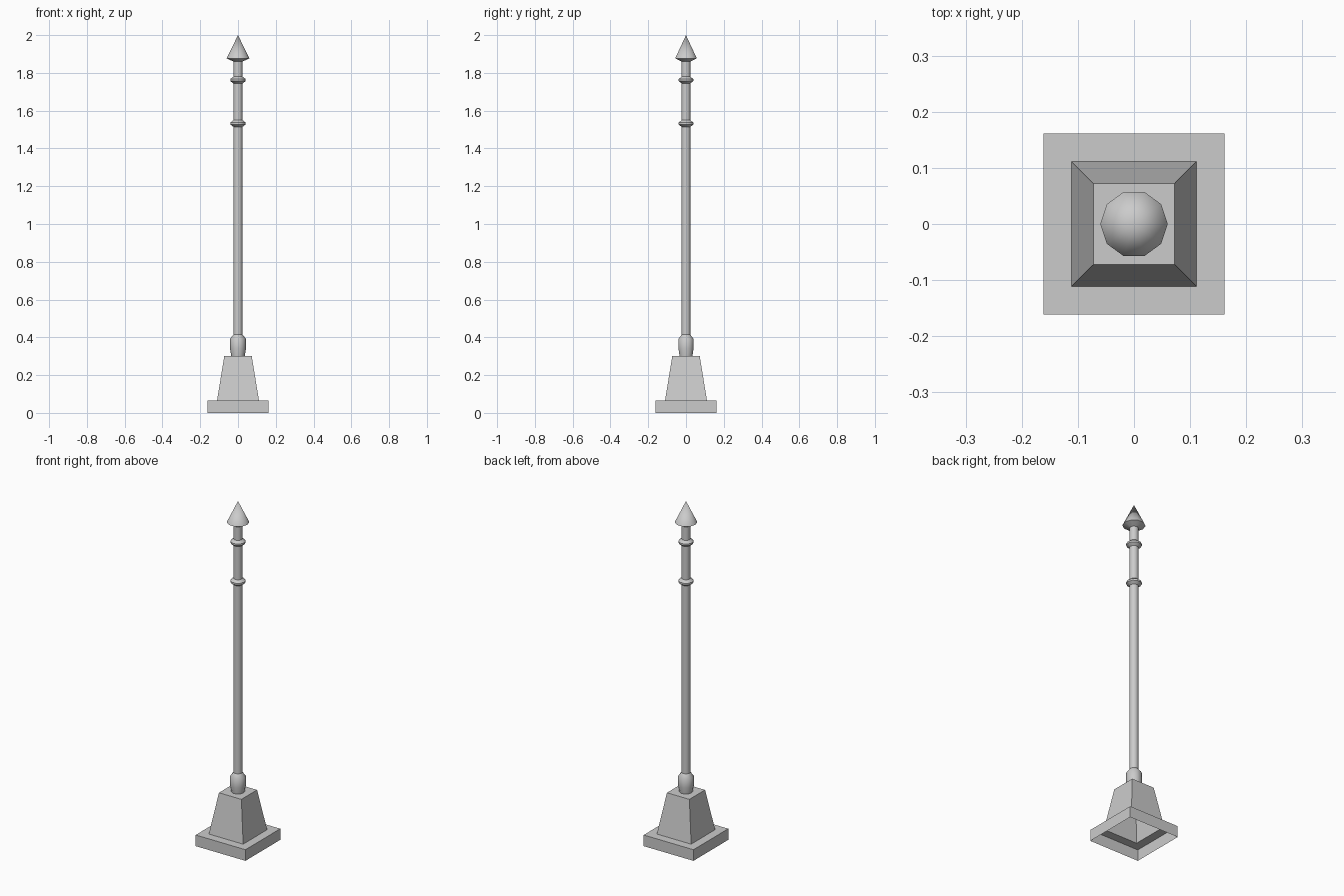
import bpy, bmesh, math
from mathutils import Vector

cube = bpy.data.objects.get("Cube")
if cube:
    bpy.data.objects.remove(cube, do_unlink=True)

GREY = (0.6, 0.6, 0.6, 1)
metal = bpy.data.materials.new("grey_metal")
metal.use_nodes = True
metal.diffuse_color = GREY
metal.node_tree.nodes["Principled BSDF"].inputs["Base Color"].default_value = GREY


def lathe(name, profile, sides, turn=0.0, smooth=True):
    """Sweep (radius, height) points around z; a zero radius closes to a point."""
    bm = bmesh.new()
    rings = []
    for r, z in profile:
        count = sides if r > 0 else 1
        rings.append([bm.verts.new(Vector((
            r * math.cos(turn + math.tau * i / sides),
            r * math.sin(turn + math.tau * i / sides), z))) for i in range(count)])
    for low, high in zip(rings, rings[1:]):
        for i in range(sides):
            j = (i + 1) % sides
            if len(high) == 1:
                bm.faces.new((low[i], low[j], high[0]))
            else:
                bm.faces.new((low[i], low[j], high[j], high[i]))
    mesh = bpy.data.meshes.new(name)
    bm.to_mesh(mesh)
    bm.free()
    mesh.materials.append(metal)
    obj = bpy.data.objects.new(name, mesh)
    bpy.context.collection.objects.link(obj)
    if smooth:
        bpy.ops.object.select_all(action='DESELECT')
        obj.select_set(True)
        bpy.context.view_layer.objects.active = obj
        bpy.ops.object.shade_smooth_by_angle(angle=math.radians(42))
    return obj


def square(name, profile):
    """Square shell, open underneath, from (half width, height) points."""
    points = [(w * math.sqrt(2), z) for w, z in profile]
    base = lathe(name, points, 4, math.pi / 4, smooth=False)
    # Close the top with one flat face
    bm = bmesh.new()
    bm.from_mesh(base.data)
    top = max(v.co.z for v in bm.verts)
    bm.faces.new([v for v in bm.verts if v.co.z > top - 1e-5])
    bm.normal_update()
    bm.to_mesh(base.data)
    bm.free()


SHAFT = 0.024

# Hollow stepped plinth and tapered pedestal
square("base", [(0.161, 0), (0.161, 0.065), (0.111, 0.065), (0.0725, 0.302)])

# Collar at the foot of the shaft
lathe("collar", [(0.036, 0.302), (0.042, 0.34), (0.042, 0.392), (SHAFT, 0.415)], 10)

# Long round shaft
lathe("shaft", [(SHAFT, 0.41), (SHAFT, 1.865)], 10)

# Two raised rings
for name, z in (("lower_ring", 1.532), ("upper_ring", 1.762)):
    lathe(name, [(SHAFT, z - 0.018), (0.041, z - 0.005),
                 (0.041, z + 0.005), (SHAFT, z + 0.018)], 10)

# Pointed finial with a shallow underside
lathe("finial", [(SHAFT, 1.86), (0.06, 1.877), (0, 2.0)], 10)
